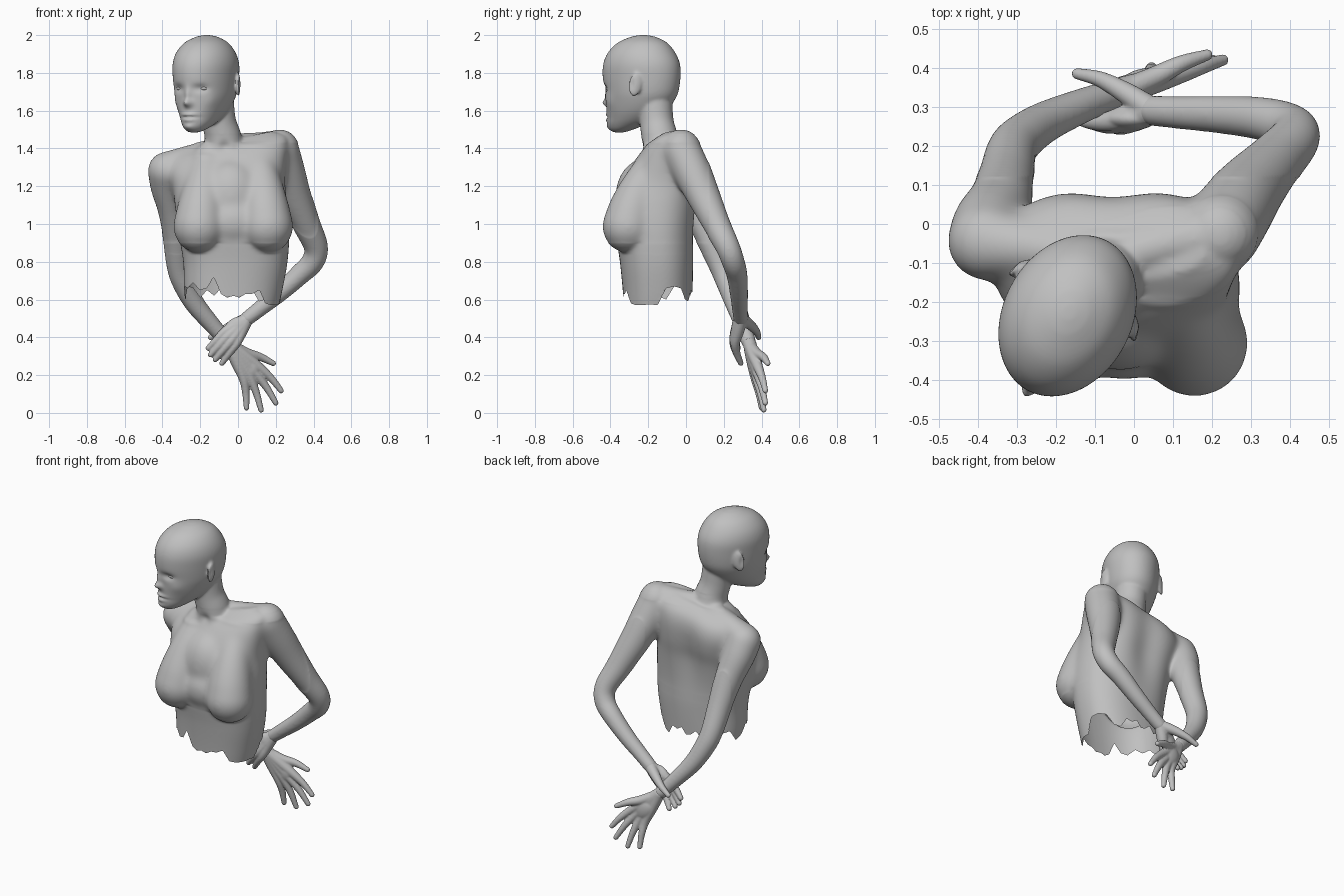
import bpy, bmesh, math
from mathutils import Vector, Matrix

grey = bpy.data.materials.new("plain_grey")
grey.diffuse_color = (0.53, 0.53, 0.53, 1)
HEAD = Matrix.Translation((-0.17, -0.235, 0)) @ Matrix.Rotation(math.radians(-28), 4, 'Z')


def spline(rows, steps=6):
    """Catmull-Rom interpolation of rows of numbers."""
    r = [Vector(p) for p in rows]
    r = [2 * r[0] - r[1]] + r + [2 * r[-1] - r[-2]]
    out = []
    for i in range(1, len(r) - 2):
        a, b, c, d = r[i - 1:i + 3]
        for s in range(steps):
            t = s / steps
            out.append(0.5 * (2 * b + (c - a) * t + (2 * a - 5 * b + 4 * c - d) * t * t
                              + (3 * b - a - 3 * c + d) * t ** 3))
    return out + [r[-2]]


def loft(bm, loops):
    rings = [[bm.verts.new(p) for p in loop] for loop in loops]
    n = len(rings[0])
    for a, b in zip(rings, rings[1:]):
        for i in range(n):
            j = (i + 1) % n
            bm.faces.new((a[i], a[j], b[j], b[i]))
    bm.faces.new(rings[0][::-1])
    bm.faces.new(rings[-1])


def ball(bm, pos, size, frame=Matrix()):
    m = frame @ Matrix.Translation(pos) @ Matrix.Diagonal((*size, 1))
    bmesh.ops.create_icosphere(bm, subdivisions=4, radius=1, matrix=m)


def tube(bm, rows, sides=20):
    """Round limb through rows of x, y, z, radius, with ball ends."""
    path = spline(rows)
    loops = []
    for i, p in enumerate(path):
        t = (path[min(i + 1, len(path) - 1)] - path[max(i - 1, 0)]).xyz.normalized()
        u = t.cross(Vector((0, 1, 0))).normalized()
        v = t.cross(u)
        loops.append([p.xyz + p[3] * (u * math.cos(a) + v * math.sin(a))
                      for a in (math.tau * k / sides for k in range(sides))])
    loft(bm, loops)
    for p in (path[0], path[-1]):
        ball(bm, p.xyz, [p[3]] * 3)


def oval(z, x0, x1, y0, y1, power, n=64):
    """Rounded cross-section between side and depth limits."""
    pts = []
    for k in range(n):
        c, s = math.cos(math.tau * k / n), math.sin(math.tau * k / n)
        c, s = (math.copysign(abs(q) ** power, q) for q in (c, s))
        pts.append(Vector(((x0 + x1) / 2 + c * (x1 - x0) / 2, (y0 + y1) / 2 + s * (y1 - y0) / 2, z)))
    return pts


def soften(bm, verts, rounds):
    for _ in range(rounds):
        bmesh.ops.smooth_vert(bm, verts=verts, factor=0.5,
                              use_axis_x=True, use_axis_y=True, use_axis_z=True)


def finish(bm, name, voxel=None, rounds=0):
    """Fuse the overlapping solids into one skin and soften it."""
    me = bpy.data.meshes.new(name)
    bm.to_mesh(me)
    bm.free()
    ob = bpy.data.objects.new(name, me)
    bpy.context.collection.objects.link(ob)
    if voxel:
        mod = ob.modifiers.new("fuse", 'REMESH')
        mod.mode, mod.voxel_size = 'VOXEL', voxel
        dg = bpy.context.evaluated_depsgraph_get()
        ob.data = bpy.data.meshes.new_from_object(ob.evaluated_get(dg))
        ob.modifiers.clear()
        bm = bmesh.new()
        bm.from_mesh(ob.data)
        soften(bm, bm.verts[:], rounds)
        bm.to_mesh(ob.data)
        bm.free()
    ob.data.name = name
    ob.data.materials.clear()
    ob.data.materials.append(grey)
    ob.data.polygons.foreach_set("use_smooth", [True] * len(ob.data.polygons))
    return ob


# --- torso: z, left, right, front, back; the shoulder line rises towards +x
body = bmesh.new()
torso = [(0.50, -0.27, 0.20, -0.325, 0.03), (0.65, -0.285, 0.235, -0.335, 0.035),
         (0.80, -0.29, 0.262, -0.35, 0.04), (0.95, -0.315, 0.272, -0.37, 0.045),
         (1.10, -0.335, 0.262, -0.365, 0.065), (1.20, -0.345, 0.25, -0.335, 0.088),
         (1.30, -0.365, 0.26, -0.29, 0.095), (1.37, -0.36, 0.27, -0.238, 0.08),
         (1.41, -0.34, 0.25, -0.19, 0.05), (1.445, -0.26, 0.18, -0.14, 0.0)]
loops = []
for r in spline(torso):
    k = 0.2 * min(max((r[0] - 1.1) / 0.3, 0), 1)
    loops.append([p + Vector((0, 0, k * (p.x + 0.05))) for p in oval(*r, 0.86)])
loft(body, loops)
for x, s in ((0.155, 1), (-0.205, -1)):
    tube(body, [(x - 0.045 * s, -0.155, 1.35, 0.08), (x - 0.025 * s, -0.235, 1.20, 0.108),
                (x - 0.01 * s, -0.282, 1.08, 0.128), (x, -0.305, 0.987, 0.139)], 40)
ball(body, (-0.025, -0.29, 1.01), (0.15, 0.11, 0.13))
ball(body, (-0.035, -0.235, 1.14), (0.17, 0.14, 0.2))

# --- collar and neck
tube(body, [(-0.10, -0.09, 1.40, 0.06), (-0.24, -0.065, 1.355, 0.07), (-0.36, -0.05, 1.30, 0.09)])
tube(body, [(-0.02, -0.08, 1.42, 0.06), (0.10, -0.05, 1.415, 0.07), (0.22, -0.03, 1.405, 0.095)])
tube(body, [(-0.07, -0.12, 1.36, 0.115), (-0.08, -0.14, 1.46, 0.098),
            (-0.10, -0.155, 1.54, 0.09), (-0.115, -0.165, 1.64, 0.093)], 32)

# --- head: z, centre depth, half depth, half width
skull = [(1.485, -0.135, 0.03, 0.027), (1.503, -0.115, 0.068, 0.056), (1.53, -0.085, 0.112, 0.08),
         (1.56, -0.055, 0.14, 0.1), (1.60, -0.03, 0.168, 0.121), (1.65, -0.01, 0.19, 0.14),
         (1.70, 0, 0.205, 0.153), (1.78, 0, 0.217, 0.162), (1.85, 0, 0.212, 0.164),
         (1.91, 0, 0.184, 0.147), (1.96, 0.005, 0.136, 0.109), (1.99, 0.01, 0.07, 0.056),
         (2.0, 0.01, 0.02, 0.016)]
loft(body, [[HEAD @ p for p in oval(z, -w, w, c - d, c + d, 1)] for z, c, d, w in spline(skull)])
for s in (-1, 1):
    tilt = Matrix.Translation((s * 0.167, 0.05, 1.738)) @ Matrix.Rotation(s * 0.55, 4, 'Z')
    ball(body, (0, 0, 0), (0.013, 0.036, 0.063), HEAD @ tilt @ Matrix.Rotation(-0.15, 4, 'X'))

# --- arms: x, y, z, radius from shoulder to wrist
tube(body, [(0.22, -0.025, 1.395, 0.105), (0.255, 0.03, 1.28, 0.102), (0.30, 0.09, 1.15, 0.09),
            (0.362, 0.16, 1.0, 0.074), (0.412, 0.22, 0.88, 0.064), (0.395, 0.25, 0.80, 0.06),
            (0.325, 0.27, 0.73, 0.055), (0.22, 0.28, 0.635, 0.048), (0.12, 0.285, 0.555, 0.042),
            (0.05, 0.29, 0.50, 0.039)], 32)
tube(body, [(-0.378, -0.045, 1.283, 0.102), (-0.37, 0.0, 1.2, 0.096), (-0.343, 0.055, 1.08, 0.085),
            (-0.327, 0.12, 0.93, 0.072), (-0.314, 0.185, 0.78, 0.064), (-0.288, 0.22, 0.69, 0.06),
            (-0.23, 0.26, 0.58, 0.053), (-0.14, 0.30, 0.47, 0.045), (-0.06, 0.33, 0.38, 0.039)], 32)
body_ob = finish(body, "body", 0.0068, 6)

# --- facial and trunk relief: centre, reach, shift (head space, then body space)
relief = [((0, -0.2, 1.68), (0.018, 0.06, 0.04), (0, -0.014, 0)),
          ((0, -0.2, 1.64), (0.025, 0.06, 0.02), (0, -0.028, 0)),
          ((0, -0.19, 1.579), (0.042, 0.06, 0.011), (0, -0.013, 0)),
          ((0, -0.19, 1.551), (0.036, 0.06, 0.012), (0, -0.013, 0)),
          ((0, -0.19, 1.565), (0.042, 0.06, 0.005), (0, 0.008, 0)),
          ((0, -0.18, 1.512), (0.035, 0.06, 0.02), (0, -0.014, 0))]
for s in (-1, 1):
    relief += [((s * 0.066, -0.185, 1.718), (0.036, 0.06, 0.021), (0, 0.016, 0)),
               ((s * 0.1, -0.14, 1.65), (0.045, 0.05, 0.04), (s * 0.004, -0.005, 0)),
               ((s * 0.19, 0.04, 1.74), (0.014, 0.018, 0.035), (-s * 0.008, 0, 0))]
inv, turn = HEAD.inverted(), HEAD.to_3x3()
trunk = [((-0.05, 0.07, 1.18), (0.10, 0.09, 0.25), (0, -0.032, 0)),
         ((-0.07, -0.24, 1.41), (0.03, 0.05, 0.03), (0, 0.012, 0)),
         ((0.07, -0.22, 1.42), (0.09, 0.05, 0.015), (0, -0.005, 0.002)),
         ((-0.21, -0.22, 1.36), (0.09, 0.05, 0.015), (0, -0.005, 0.002))]


def push(p, bumps):
    total = Vector()
    for c, r, shift in bumps:
        e = sum(((p[i] - c[i]) / r[i]) ** 2 for i in range(3))
        if e < 9:
            total += Vector(shift) * math.exp(-e)
    return total


# --- ragged open hem: heights at every ten degrees around the waist
hem = [.62, .67, .66, .69, .65, .66, .72, .63, .61, .62, .61, .63, .63, .65, .58, .57, .57, .575,
       .57, .66, .67, .66, .60, .59, .65, .64, .66, .62, .63, .66, .62, .65, .61, .66, .67, .60]


def hem_height(p):
    f = (math.degrees(math.atan2(p.y + 0.15, p.x + 0.025)) + 180) / 10
    i = int(f)
    return hem[i % 36] + (hem[(i + 1) % 36] - hem[i % 36]) * (f - i)


bm = bmesh.new()
bm.from_mesh(body_ob.data)
# blend chest, shoulders and neck base into each other
for low, high, rounds in ((0.84, 1.475, 12), (0.90, 1.43, 50)):
    soften(bm, [v for v in bm.verts if low < v.co.z < high and v.co.y < 0.12], rounds)
for v in bm.verts:
    if v.co.z > 1.47 and v.co.y < 0 and v.co.x < 0.06:
        v.co += turn @ push(inv @ v.co, relief)
    if v.co.z < 1.5:
        v.co += push(v.co, trunk)
below = []
for f in bm.faces:
    c = f.calc_center_median()
    if c.z < 0.75 and c.y < 0.1 and c.z < hem_height(c):
        below.append(f)
bmesh.ops.delete(bm, geom=below, context='FACES')
for v in bm.verts:
    if v.is_boundary:
        v.co.z += min(max(hem_height(v.co) - v.co.z, -0.008), 0.008)
bm.to_mesh(body_ob.data)
bm.free()

# --- eyes
for s, side in ((-1, "right"), (1, "left")):
    bm = bmesh.new()
    ball(bm, (s * 0.066, -0.148, 1.718), (0.028, 0.026, 0.014), HEAD)
    finish(bm, side + "_eye")


def hand(name, wrist, fingers, bow, thumb, palm, lean):
    """Each finger runs from the wrist over its knuckle to its tip."""
    bm = bmesh.new()
    w = Vector(wrist)
    for base, tip in fingers:
        b, t = Vector(base), Vector(tip)
        m = (b + t) / 2 + Vector(bow)
        tube(bm, [(*w, 0.036), (*((w + b) / 2), 0.033), (*b, 0.025), (*m, 0.02), (*t, 0.015)], 14)
    tube(bm, thumb, 14)
    ball(bm, (0, 0, 0), (0.058, 0.03, 0.08),
         Matrix.Translation(palm) @ Matrix.Rotation(math.radians(lean), 4, 'Y'))
    finish(bm, name, 0.0045, 4)


# --- open right hand hanging behind the back
hand("right_hand", (-0.045, 0.337, 0.365),
     [((0.12, 0.385, 0.235), (0.228, 0.42, 0.118)), ((0.093, 0.378, 0.21), (0.20, 0.42, 0.053)),
      ((0.063, 0.372, 0.19), (0.122, 0.412, 0.016)), ((0.03, 0.368, 0.178), (0.045, 0.40, 0.027))],
     (0.004, 0.002, 0.004),
     [(-0.03, 0.34, 0.355, 0.03), (0.05, 0.375, 0.315, 0.028),
      (0.12, 0.41, 0.295, 0.022), (0.187, 0.433, 0.262, 0.015)], (0.045, 0.37, 0.255), -40)

# --- left hand gripping the right wrist
hand("left_hand", (0.045, 0.29, 0.495),
     [((-0.07, 0.262, 0.43), (-0.157, 0.275, 0.343)), ((-0.055, 0.255, 0.405), (-0.145, 0.275, 0.308)),
      ((-0.035, 0.253, 0.383), (-0.12, 0.28, 0.283)), ((-0.01, 0.26, 0.368), (-0.085, 0.29, 0.263))],
     (0, -0.006, 0),
     [(0.04, 0.295, 0.495, 0.034), (-0.02, 0.335, 0.47, 0.028),
      (-0.085, 0.37, 0.435, 0.021), (-0.145, 0.385, 0.40, 0.015)], (-0.012, 0.27, 0.44), 42)
